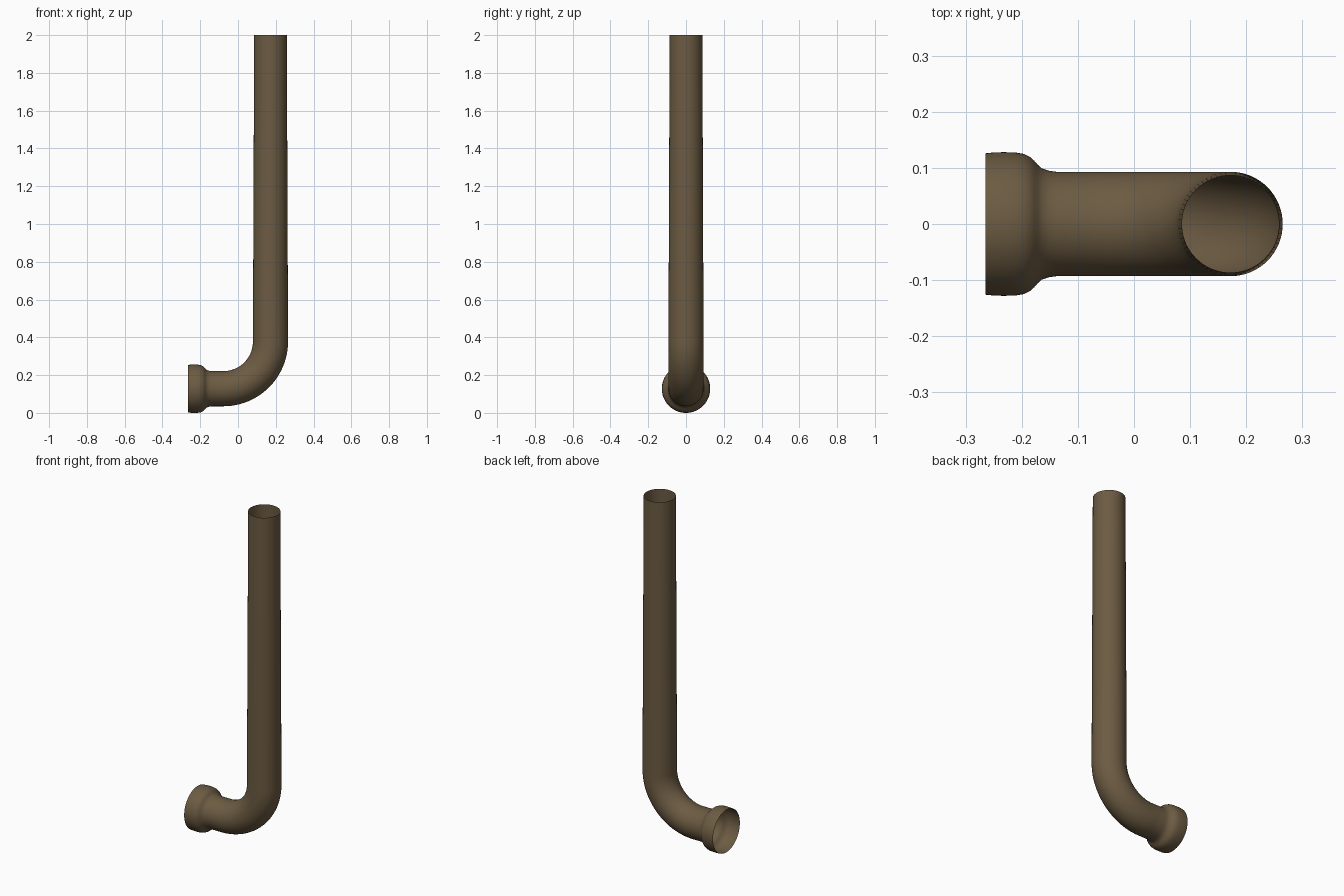
import bpy
import bmesh
from math import sin, cos, pi

cube = bpy.data.objects.get("Cube")
if cube:
    bpy.data.objects.remove(cube, do_unlink=True)

SIDES = 64
PIPE_R, TOP_R = 0.093, 0.0865
AXIS_X, AXIS_Z = 0.172, 0.128
BEND = 0.25

# Material
brown = bpy.data.materials.new("weathered brown")
brown.use_nodes = True
colour = (0.150, 0.105, 0.055, 1)
brown.diffuse_color = colour
brown.node_tree.nodes["Principled BSDF"].inputs["Base Color"].default_value = colour

# Flared socket: distance along the lower axis and radius
socket = [(-0.265, 0.126), (-0.25, 0.1275), (-0.232, 0.128), (-0.212, 0.1275),
          (-0.197, 0.125), (-0.186, 0.120), (-0.178, 0.113), (-0.172, 0.106),
          (-0.164, 0.099), (-0.152, 0.095), (-0.138, PIPE_R)]

# Stations along the pipe: x, z, heading angle, radius
stations = [(x, AXIS_Z, 0, r) for x, r in socket]

# Elbow
STEPS = 24
for i in range(STEPS + 1):
    a = i / STEPS * pi / 2
    stations.append((AXIS_X - BEND + BEND * sin(a),
                     AXIS_Z + BEND - BEND * cos(a), a, PIPE_R))

# Slightly tapered upright
stations.append((AXIS_X, 2.0, pi / 2, TOP_R))

# Sweep rings along the stations into one open thin shell
bm = bmesh.new()
rings = []
for x, z, a, r in stations:
    ring = []
    for k in range(SIDES):
        t = 2 * pi * k / SIDES
        across, up = r * cos(t), r * sin(t)
        ring.append(bm.verts.new((x - up * sin(a), across, z + up * cos(a))))
    rings.append(ring)
for lower, upper in zip(rings, rings[1:]):
    for k in range(SIDES):
        n = (k + 1) % SIDES
        bm.faces.new((lower[k], lower[n], upper[n], upper[k]))
bm.normal_update()

# Turn the shell outwards
first = bm.faces[:][0]
mid = first.calc_center_median()
if first.normal.y * mid.y + first.normal.z * (mid.z - AXIS_Z) < 0:
    bmesh.ops.reverse_faces(bm, faces=bm.faces[:])

mesh = bpy.data.meshes.new("drain_pipe")
bm.to_mesh(mesh)
bm.free()
mesh.materials.append(brown)
pipe = bpy.data.objects.new("drain_pipe", mesh)
bpy.context.collection.objects.link(pipe)

bpy.ops.object.select_all(action='DESELECT')
pipe.select_set(True)
bpy.context.view_layer.objects.active = pipe
bpy.ops.object.shade_smooth_by_angle()
